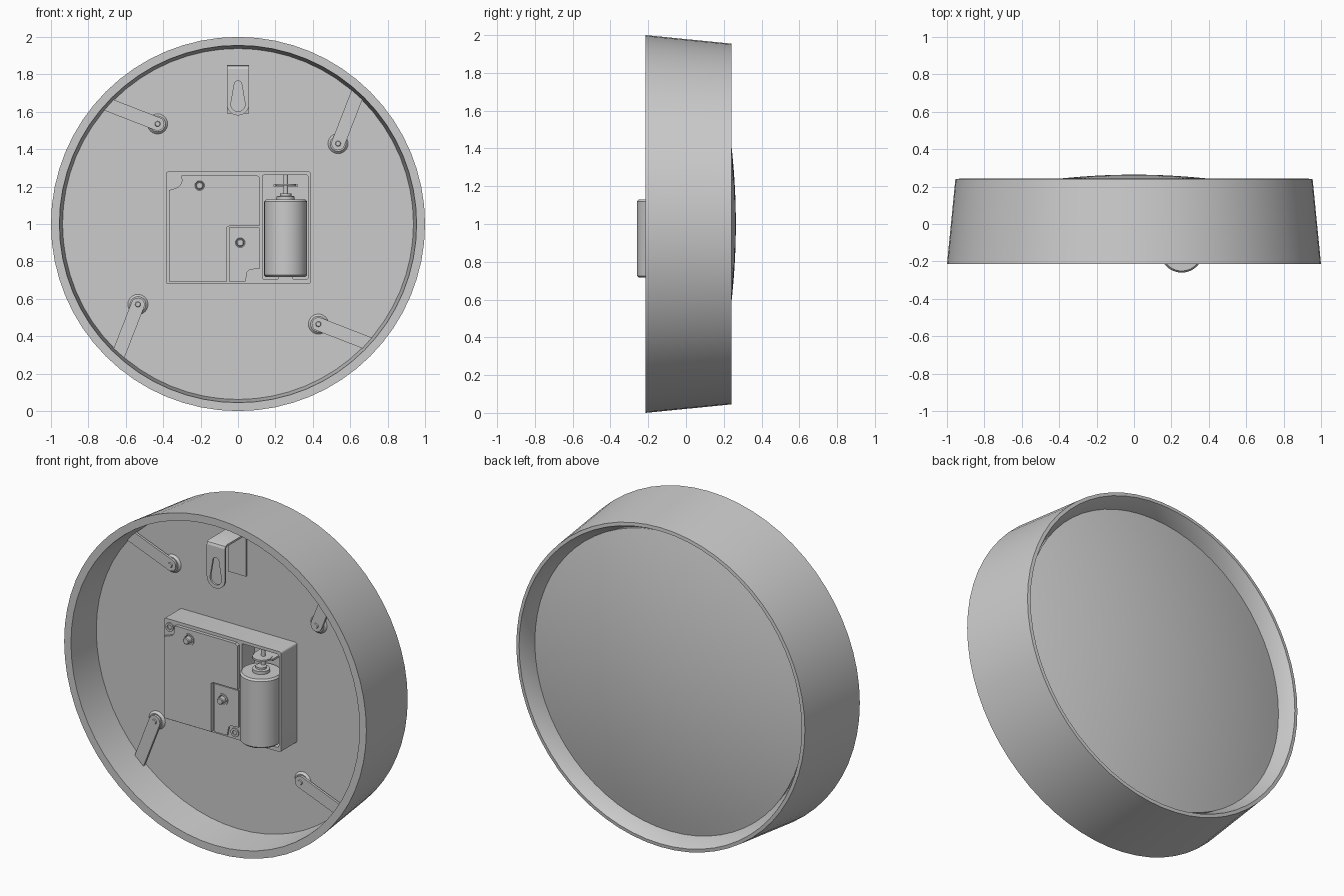
import bpy, bmesh
from math import sin, cos, pi, atan2
from mathutils import Matrix, Vector

if "Cube" in bpy.data.objects:
    bpy.data.objects.remove(bpy.data.objects["Cube"])


def finish(name, bm_or_mesh, angle=0.6):
    if isinstance(bm_or_mesh, bmesh.types.BMesh):
        me = bpy.data.meshes.new(name)
        bmesh.ops.recalc_face_normals(bm_or_mesh, faces=bm_or_mesh.faces)
        bm_or_mesh.to_mesh(me)
        bm_or_mesh.free()
    else:
        me = bm_or_mesh
    ob = bpy.data.objects.new(name, me)
    bpy.context.collection.objects.link(ob)
    bpy.ops.object.select_all(action='DESELECT')
    ob.select_set(True)
    bpy.context.view_layer.objects.active = ob
    bpy.ops.object.shade_smooth_by_angle(angle=angle)
    return ob


def lathe(name, profile, centre=(0, 1), seg=32, closed=False):
    """Spin (radius, y) points about a y-parallel axis through (x, z)."""
    bm = bmesh.new()
    vs = [bm.verts.new((centre[0] + r, y, centre[1])) for r, y in profile]
    pairs = list(zip(vs, vs[1:])) + ([(vs[-1], vs[0])] if closed else [])
    es = [bm.edges.new(p) for p in pairs]
    bmesh.ops.spin(bm, geom=vs + es, cent=(centre[0], 0, centre[1]),
                   axis=(0, 1, 0), angle=2 * pi, steps=seg)
    bmesh.ops.remove_doubles(bm, verts=bm.verts, dist=1e-4)
    return finish(name, bm)


def upright(name, x, y, profile, seg=32):
    """Spin (radius, z) points about a vertical axis."""
    bm = bmesh.new()
    vs = [bm.verts.new((x + r, y, z)) for r, z in profile]
    es = [bm.edges.new(p) for p in zip(vs, vs[1:])]
    bmesh.ops.spin(bm, geom=vs + es, cent=(x, y, 0), axis=(0, 0, 1),
                   angle=2 * pi, steps=seg)
    bmesh.ops.remove_doubles(bm, verts=bm.verts, dist=1e-4)
    return finish(name, bm)


def slab(name, loops, y0, y1):
    """Extrude x-z outlines (first outer, rest holes) from y0 to y1."""
    cu = bpy.data.curves.new(name, 'CURVE')
    cu.dimensions, cu.fill_mode = '2D', 'BOTH'
    cu.extrude = abs(y1 - y0) / 2
    for pts in loops:
        sp = cu.splines.new('POLY')
        sp.points.add(len(pts) - 1)
        for p, (x, z) in zip(sp.points, pts):
            p.co = (x, z, 0, 1)
        sp.use_cyclic_u = True
    tmp = bpy.data.objects.new(name + "_tmp", cu)
    bpy.context.collection.objects.link(tmp)
    bpy.context.view_layer.update()
    me = bpy.data.meshes.new_from_object(
        tmp.evaluated_get(bpy.context.evaluated_depsgraph_get()))
    bpy.data.objects.remove(tmp)
    me.transform(Matrix.Translation((0, (y0 + y1) / 2, 0)) @ Matrix.Rotation(pi / 2, 4, 'X'))
    bm = bmesh.new()
    bm.from_mesh(me)
    bmesh.ops.remove_doubles(bm, verts=bm.verts, dist=1e-5)
    return finish(name, bm)


def rect(x0, x1, z0, z1, r=0.0, n=4):
    if not r:
        return [(x0, z0), (x1, z0), (x1, z1), (x0, z1)]
    out = []
    for cx, cz, a in ((x1 - r, z1 - r, 0), (x0 + r, z1 - r, 1), (x0 + r, z0 + r, 2), (x1 - r, z0 + r, 3)):
        out += [(cx + r * cos((a + i / n) * pi / 2), cz + r * sin((a + i / n) * pi / 2))
                for i in range(n + 1)]
    return out


def arc(cx, cz, r, a0, a1, n=10):
    return [(cx + r * cos(a0 + (a1 - a0) * i / n), cz + r * sin(a0 + (a1 - a0) * i / n))
            for i in range(n + 1)]


# Tapered ring frame, with a ledge inside carrying plate and lens
lathe("frame_ring", [(1, -.215), (.955, .24), (.935, .242), (.89, .155), (.89, .02),
                     (.938, 0), (.955, -.215)], seg=64, closed=True)
lathe("back_plate", [(0, 0), (.94, 0), (.94, .03), (0, .03)], seg=64)
# Shallow domed front lens
dome = [(.9 * i / 12, .264 - .135 * (.9 * i / 12) ** 2) for i in range(13)]
lathe("front_lens", dome + [(.9, .14)] + [(r, y - .015) for r, y in reversed(dome[:-1])], seg=64)

# Four retaining clips, each a quarter turn from the last
for k in range(4):
    rot = Matrix.Rotation(-k * pi / 2, 2)
    p = rot @ Vector((-.43, .535))
    d = rot @ Vector((-.27, .105))
    ang, L = atan2(d.y, d.x), d.length + .005
    c = (p.x, 1 + p.y)
    e = (c[0] + L * cos(ang), c[1] + L * sin(ang))
    w = .036
    side = (-sin(ang) * w, cos(ang) * w)
    body = arc(*c, w, ang + pi / 2, ang + 3 * pi / 2) + [(e[0] - side[0], e[1] - side[1]),
                                                        (e[0] + side[0], e[1] + side[1])]
    slab(f"clip_{k + 1}", [body], -.026, -.012)
    lathe(f"clip_boss_{k + 1}", [(0, -.012), (.042, -.012), (.056, .002)], c, 24)
    lathe(f"clip_rivet_{k + 1}", [(0, -.032), (.012, -.032), (.016, -.024)], c, 16)

# Folded wall hanger: front leaf with keyhole, top bend, back leaf
leaf = arc(0, 1.64, .06, pi, 2 * pi) + [(.06, 1.83), (-.06, 1.83)]
keyhole = arc(0, 1.64, .038, pi - .15, 2 * pi + .15, 14) + arc(0, 1.745, .02, .15, pi - .15, 8)
slab("hanger_front_leaf", [leaf, keyhole], -.21, -.198)
slab("hanger_back_leaf", [rect(-.06, .06, 1.59, 1.84)], -.01, .001)
bm = bmesh.new()
path = [(-.21, 1.83), (-.204, 1.844), (-.19, 1.85), (.001, 1.85),
        (.001, 1.838), (-.186, 1.838), (-.196, 1.836), (-.198, 1.83)]
f = bm.faces.new([bm.verts.new((-.06, y, z)) for y, z in path])
ext = bmesh.ops.extrude_face_region(bm, geom=[f])
bmesh.ops.translate(bm, vec=(.12, 0, 0), verts=[v for v in ext["geom"] if isinstance(v, bmesh.types.BMVert)])
bm.faces.ensure_lookup_table()
finish("hanger_bend", bm)

# Movement case with an open battery bay
slab("movement_case", [rect(-.385, .39, .68, 1.28, .012), rect(.13, .375, .705, 1.262, .01)], -.15, .005)
slab("bay_floor", [rect(.12, .38, .69, 1.27)], -.03, .003)
# Raised cover, notched around the corner screw and the setting panel
cover = ([(-.37, .692), (-.058, .692), (-.058, .985), (-.04, .99), (.115, .99), (.115, 1.25),
          (.1, 1.262), (-.29, 1.262)] + arc(-.345, 1.235, .045, .5, -1.3, 6) + [(-.37, 1.18)])
slab("movement_cover", [cover], -.17, -.145)
panel = [(-.048, .692), (.04, .692), (.05, .745), (.065, .757), (.115, .76), (.115, .98), (-.048, .98)]
slab("setting_panel", [panel], -.16, -.145)

# Corner screws and the two setting knobs
for i, c in enumerate([(-.345, 1.235), (.087, .72)]):
    lathe(f"case_screw_{i + 1}", [(0, -.15), (.014, -.15), (.014, -.158), (.026, -.158), (.026, -.145)], c, 20)
for i, (c, base) in enumerate([((-.205, 1.205), -.168), ((.012, .9), -.158)]):
    lathe(f"setting_knob_{i + 1}", [(.034, base), (.034, base - .006), (.026, base - .006), (.02, base),
                                    (.02, base - .03), (.016, base - .034), (0, base - .034)], c, 20)

# Battery, its terminal and the contacts at both ends
bx, by = .255, -.145
upright("battery", bx, by, [(0, .717), (.106, .717), (.115, .726), (.115, 1.119), (.106, 1.13), (0, 1.13)], 40)
upright("battery_terminal", bx, by, [(.048, 1.125), (.048, 1.148), (.03, 1.15), (.03, 1.162), (0, 1.162)], 24)
upright("contact_stem", bx, by + .02, [(0, 1.155), (.012, 1.155), (.012, 1.265), (0, 1.265)], 12)
upright("contact_washer", bx, by + .01, [(0, 1.205), (.055, 1.205), (.055, 1.215), (0, 1.215)], 12)
slab("top_contact", [rect(.19, .32, 1.2, 1.212)], -.13, -.03)
slab("bottom_contact", [rect(.215, .295, .69, .717)], -.155, -.03)
